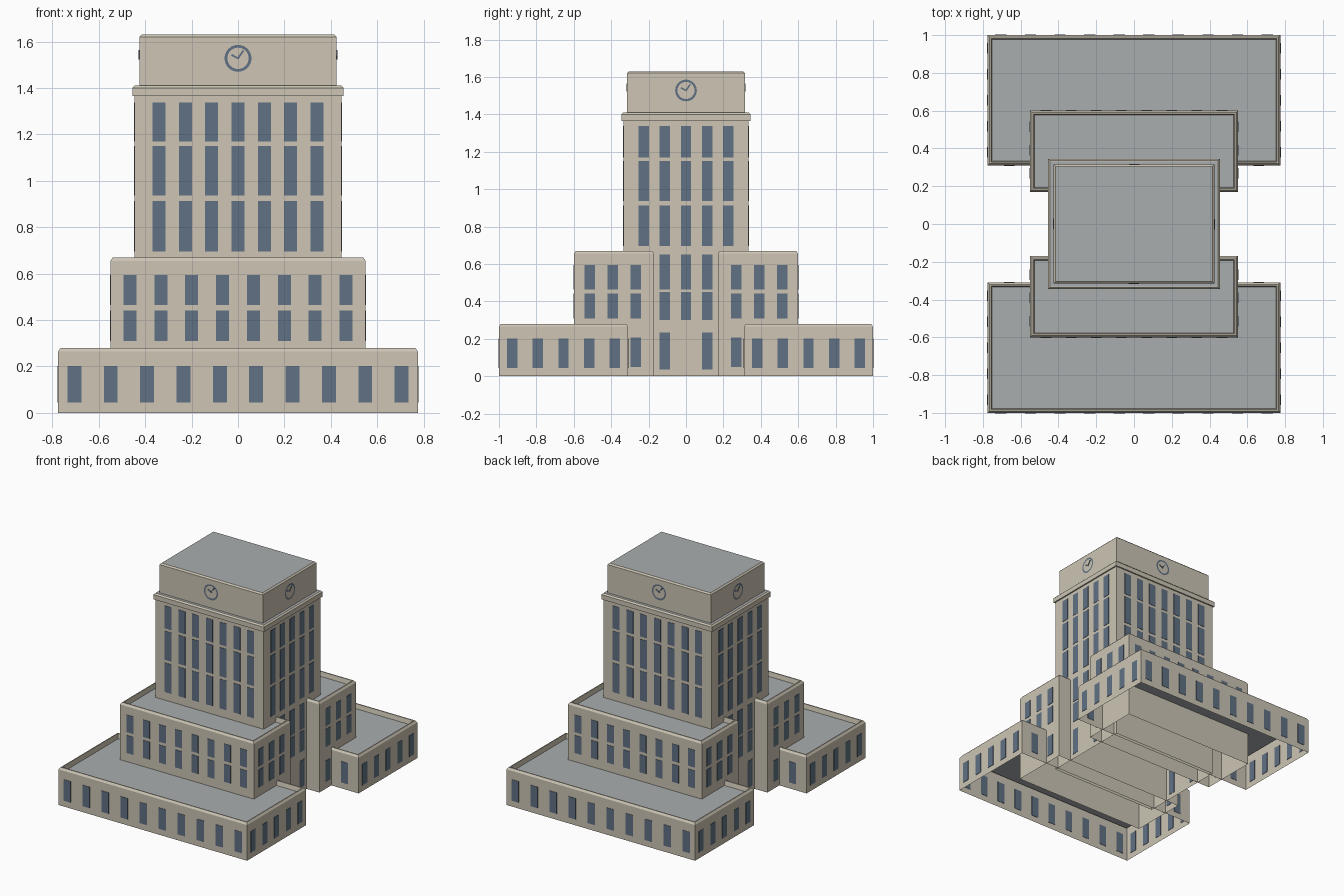
import bpy, bmesh
from math import pi, sin, cos, radians
from mathutils import Matrix, Vector

if "Cube" in bpy.data.objects:
    bpy.data.objects.remove(bpy.data.objects["Cube"])


def material(name, rgb):
    m = bpy.data.materials.new(name)
    m.diffuse_color = (*rgb, 1)
    m.use_nodes = True
    m.node_tree.nodes["Principled BSDF"].inputs["Base Color"].default_value = m.diffuse_color
    return m


STONE = material("warm stone", (0.61, 0.56, 0.46))
GLASS = material("blue grey glass", (0.12, 0.165, 0.23))
ROOF = material("grey roof", (0.40, 0.42, 0.43))


def finish(name, bm, mats):
    me = bpy.data.meshes.new(name)
    bm.to_mesh(me)
    bm.free()
    for m in mats:
        me.materials.append(m)
    ob = bpy.data.objects.new(name, me)
    bpy.context.collection.objects.link(ob)
    return ob


def block(name, hx, y0, y1, profile):
    """Open-bottomed rectangular block; profile = (inset, z) steps, last ring is roofed."""
    bm = bmesh.new()
    rings = []
    for i, z in profile:
        rings.append([bm.verts.new(p) for p in (
            (-hx + i, y0 + i, z), (hx - i, y0 + i, z),
            (hx - i, y1 - i, z), (-hx + i, y1 - i, z))])
    for a, b in zip(rings, rings[1:]):
        for k in range(4):
            n = (k + 1) % 4
            bm.faces.new((a[k], a[n], b[n], b[k]))
    bm.faces.new(rings[-1]).material_index = 1
    return finish(name, bm, (STONE, ROOF))


def parapet(z):
    return [(0, 0), (0, z - 0.015), (0.01, z), (0.018, z), (0.024, z - 0.035)]


def windows(name, walls, us, rows, w=0.056):
    """Thin panes on walls given as (angle about z, distance outward)."""
    bm = bmesh.new()
    for ang, d in walls:
        for u in us:
            for z0, z1 in rows:
                mat = (Matrix.Rotation(ang, 4, 'Z')
                       @ Matrix.Translation((u, -d, (z0 + z1) / 2))
                       @ Matrix.Diagonal((w, 0.005, z1 - z0, 1)))
                bmesh.ops.create_cube(bm, size=1, matrix=mat)
    return finish(name, bm, (GLASS,))


def spread(a, b, n):
    return [a + (b - a) * i / (n - 1) for i in range(n)]


def both(us):
    return [-u for u in us] + list(us)


FB = (0, pi)
SIDES = (pi / 2, -pi / 2)

# Low wings and middle blocks, front and back
for tag, s in (("front", -1), ("back", 1)):
    block(tag + "_wing", 0.775, *sorted((s * 0.31, s * 1.0)), parapet(0.28))
    block(tag + "_middle_block", 0.55, *sorted((s * 0.17, s * 0.6)), parapet(0.67))

# Tower, cornice and clock storey
block("tower", 0.445, -0.335, 0.335, [(0, 0), (0, 1.37)])
block("cornice", 0.455, -0.345, 0.345,
      [(0.012, 1.365), (0, 1.365), (0, 1.40), (0.01, 1.41), (0.014, 1.41)])
block("clock_storey", 0.425, -0.315, 0.315,
      [(0, 1.40), (0, 1.62), (0.01, 1.63), (0.012, 1.63)])

# Wing windows
low = [(0.045, 0.202)]
windows("wing_windows", [(a, 1.0) for a in FB], spread(-0.705, 0.705, 10), low, 0.06)
windows("wing_side_windows", [(a, 0.775) for a in SIDES], both(spread(0.38, 0.93, 5)), low)
windows("wing_inner_windows", [(a, -0.31) for a in FB], both([0.66]), low)

# Middle block windows
mid = [(0.31, 0.442), (0.465, 0.594)]
windows("middle_windows", [(a, 0.6) for a in FB], spread(-0.466, 0.466, 8), mid)
windows("middle_side_windows", [(a, 0.55) for a in SIDES], both([0.268, 0.391, 0.515]), mid)
windows("middle_ground_windows", [(a, 0.55) for a in SIDES], both([0.268]), [(0.05, 0.208)])

# Tower windows
high = [(0.696, 0.914), (0.936, 1.15), (1.17, 1.338)]
windows("tower_windows", [(a, 0.335) for a in FB], spread(-0.34, 0.34, 7), high)
windows("tower_side_windows", [(a, 0.445) for a in SIDES], spread(-0.225, 0.225, 5), high)
windows("tower_lower_windows", [(a, 0.445) for a in SIDES], spread(-0.113, 0.113, 3),
        [(0.30, 0.45), (0.465, 0.652)])
windows("tower_ground_windows", [(a, 0.445) for a in SIDES], both([0.113]), [(0.037, 0.235)])


# Clocks: ring and two hands on every side
def clock(name, ang, d):
    bm = bmesh.new()
    n, z = 32, 1.528
    rot = Matrix.Rotation(ang, 4, 'Z')

    def ring(r):
        return [bm.verts.new(rot @ Vector((r * cos(2 * pi * k / n), -d - 0.003,
                                           z + r * sin(2 * pi * k / n)))) for k in range(n)]
    inner, outer = ring(0.046), ring(0.058)
    for k in range(n):
        m = (k + 1) % n
        bm.faces.new((inner[k], outer[k], outer[m], inner[m]))
    for tilt, length in ((35, 0.044), (-62, 0.034)):
        mat = (rot @ Matrix.Translation((0, -d, z))
               @ Matrix.Rotation(radians(tilt), 4, 'Y')
               @ Matrix.Translation((0, 0, length / 2 - 0.003))
               @ Matrix.Diagonal((0.008, 0.006, length, 1)))
        bmesh.ops.create_cube(bm, size=1, matrix=mat)
    finish(name, bm, (GLASS,))


for name, ang, d in (("front_clock", 0, 0.315), ("back_clock", pi, 0.315),
                     ("right_clock", pi / 2, 0.425), ("left_clock", -pi / 2, 0.425)):
    clock(name, ang, d)
